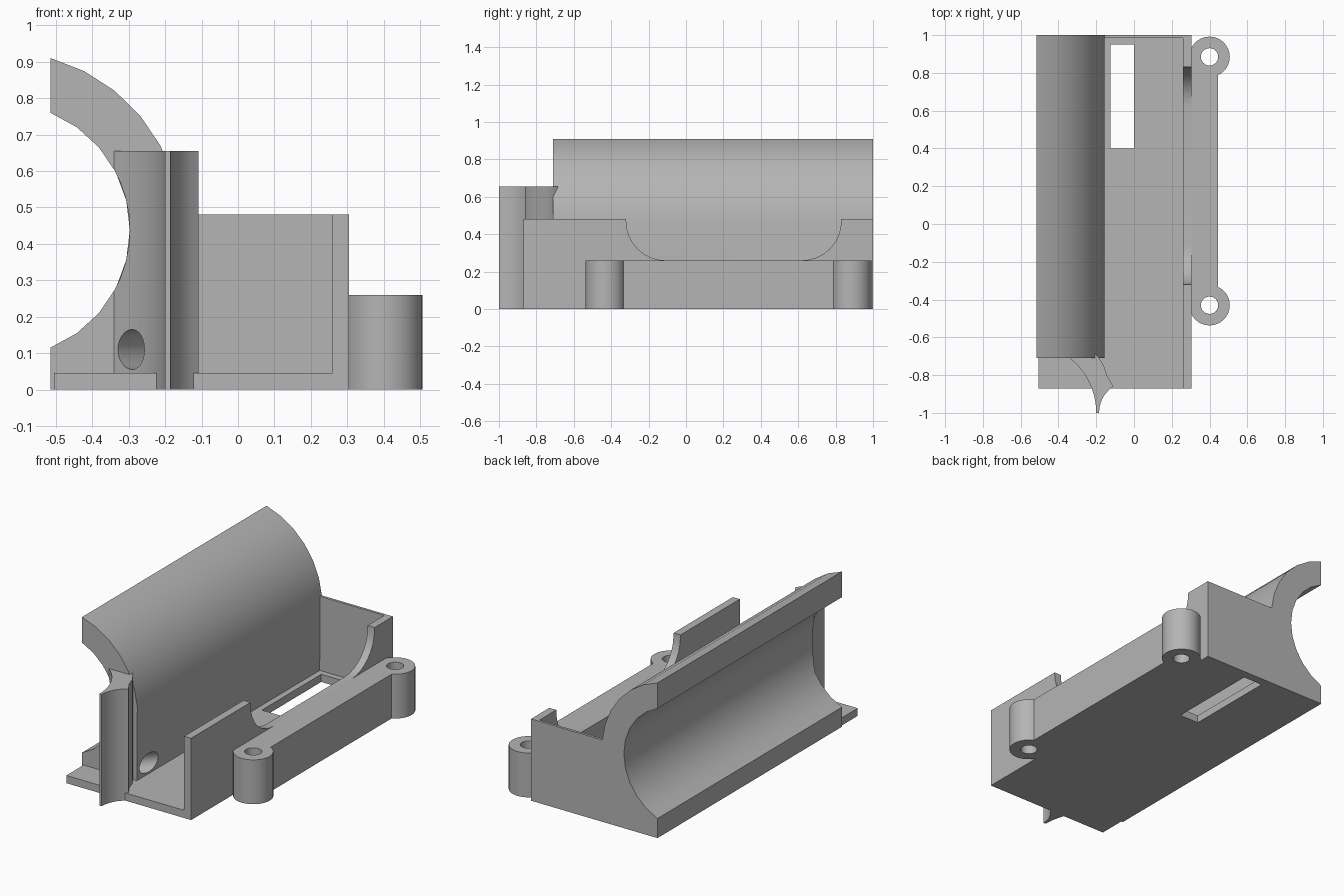
import bpy, bmesh, math
from mathutils import Vector, Matrix

cube = bpy.data.objects.get("Cube")
if cube:
    bpy.data.objects.remove(cube, do_unlink=True)

grey = bpy.data.materials.new("plain grey")
grey.use_nodes = True
grey.diffuse_color = (0.46, 0.46, 0.46, 1)
grey.node_tree.nodes["Principled BSDF"].inputs["Base Color"].default_value = grey.diffuse_color


def make(name, bm):
    bmesh.ops.recalc_face_normals(bm, faces=bm.faces)
    mesh = bpy.data.meshes.new(name)
    bm.to_mesh(mesh)
    bm.free()
    mesh.materials.append(grey)
    obj = bpy.data.objects.new(name, mesh)
    bpy.context.collection.objects.link(obj)
    return obj


def prism(name, points, axis, start, end):
    """Extrude a 2D outline along an axis; outline uses the other two axes in order."""
    bm = bmesh.new()
    verts = []
    for p in points:
        co = list(p)
        co.insert("xyz".index(axis), start)
        verts.append(bm.verts.new(co))
    face = bm.faces.new(verts)
    ext = bmesh.ops.extrude_face_region(bm, geom=[face])
    move = Vector([end - start if a == axis else 0 for a in "xyz"])
    bmesh.ops.translate(bm, vec=move, verts=[v for v in ext["geom"] if isinstance(v, bmesh.types.BMVert)])
    return make(name, bm)


def box(name, x0, x1, y0, y1, z0, z1):
    return prism(name, [(x0, y0), (x1, y0), (x1, y1), (x0, y1)], "z", z0, z1)


def arc(cx, cy, r, a0, a1, n):
    angles = [math.radians(a0 + (a1 - a0) * i / n) for i in range(n + 1)]
    return [(cx + r * math.cos(a), cy + r * math.sin(a)) for a in angles]


def circle(cx, cy, r, n):
    return arc(cx, cy, r, 0, 360, n)[:-1]


def cut(obj, cutter):
    cutter.hide_render = True
    mod = obj.modifiers.new("cut", "BOOLEAN")
    mod.operation = "DIFFERENCE"
    mod.solver = "EXACT"
    mod.object = cutter
    bpy.context.view_layer.objects.active = obj
    bpy.ops.object.modifier_apply(modifier=mod.name)


LEFT, WALL, RIM, BACK = -0.515, -0.16, 0.48, 1.0
CX, CZ, R_IN, R_OUT = -0.6445, 0.4375, 0.3475, 0.49

# Channel body: half tube on a solid foot
a_in = math.degrees(math.acos((LEFT - CX) / R_IN))
a_out = math.degrees(math.acos((LEFT - CX) / R_OUT))
outline = [(LEFT, 0), (WALL, 0)]
outline += arc(CX, CZ, R_OUT, 5, a_out, 6)
outline += arc(CX, CZ, R_IN, a_in, -a_in, 10)
body = prism("channel_body", outline, "y", -0.71, BACK)

# Floor with slot
floor = box("floor", -0.505, 0.305, -0.87, BACK, 0, 0.045)
slot = box("slot_cutter", -0.125, 0.0, 0.40, 0.95, -0.1, 0.2)
cut(floor, slot)

# Side wall with a rounded notch, and back plate
notch = arc(0.62, 0.47, 0.21, 0, -90, 8) + arc(-0.11, 0.47, 0.21, -90, -180, 8)
side = [(-0.87, 0), (BACK, 0), (BACK, RIM), (0.83, RIM)] + notch + [(-0.32, RIM), (-0.87, RIM)]
wall = prism("side_wall", side, "x", 0.26, 0.305)
back = box("back_plate", WALL - 0.02, 0.305, 0.985, BACK, 0, RIM)

# Ledge and screw bosses
ledge = box("side_ledge", 0.30, 0.445, -0.40, 0.86, 0, 0.26)
parts, cutters = [body, floor, wall, back, ledge], [slot]
for label, y in (("front", -0.43), ("back", 0.885)):
    boss = prism(label + "_boss", circle(0.40, y, 0.107, 32), "z", 0, 0.26)
    hole = prism(label + "_boss_cutter", circle(0.40, y, 0.046, 24), "z", -0.1, 0.5)
    cut(boss, hole)
    cut(ledge, hole)
    parts.append(boss)
    cutters.append(hole)

# Finned post with concave sides at the front
fin = arc(-0.57, -1.0, 0.37, 52, 0, 10)
fin += arc(-0.017, -1.0, 0.168, 180, 123, 6)
fin += [(-0.14, -0.81), (-0.16, -0.75), (-0.185, -0.71), (-0.205, -0.685)]
post = prism("front_post", fin, "z", 0, 0.655)
bore = prism("channel_cutter", circle(CX, CZ, R_IN, 48), "y", -1.2, 1.2)
cut(post, bore)
parts.append(post)
cutters.append(bore)

# Slanted wire hole through the post and the body
drill = prism("wire_hole_cutter", circle(0, 0, 0.055, 24), "z", -0.15, 0.35)
way = Vector((0.64, 0.77, 0)).to_track_quat("Z", "Y").to_matrix().to_4x4()
drill.data.transform(Matrix.Translation((-0.29, -0.757, 0.11)) @ way)
cut(post, drill)
cut(body, drill)
cutters.append(drill)

for c in cutters:
    bpy.data.objects.remove(c, do_unlink=True)

# Smooth the curves, keep the edges sharp
bpy.ops.object.select_all(action="DESELECT")
for p in parts:
    p.select_set(True)
bpy.context.view_layer.objects.active = body
bpy.ops.object.shade_smooth_by_angle(angle=math.radians(30))
